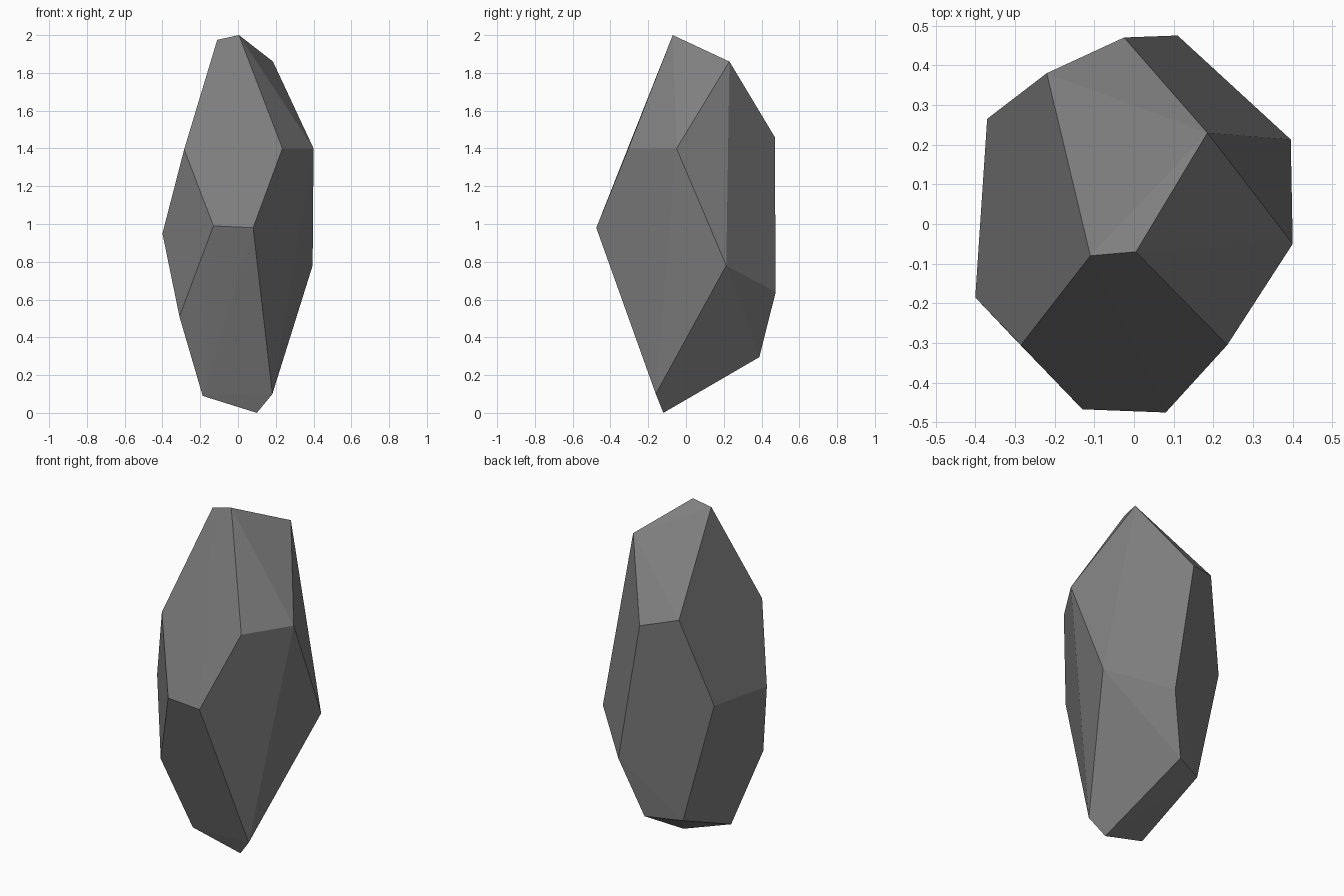
import bpy
import bmesh
import math

if "Cube" in bpy.data.objects:
    bpy.data.objects.remove(bpy.data.objects["Cube"])

# Plain grey stone
stone = bpy.data.materials.new("grey_stone")
stone.diffuse_color = (0.21, 0.21, 0.21, 1.0)
stone.use_nodes = True
stone.node_tree.nodes["Principled BSDF"].inputs["Base Color"].default_value = stone.diffuse_color

# Corner points of the faceted rock, grouped from crown to base
crown = [(-0.11, -0.08, 1.975), (0.005, -0.07, 2.0), (0.185, 0.23, 1.86)]
shoulder = [(0.40, -0.05, 1.40), (0.235, -0.305, 1.40), (-0.285, -0.305, 1.395),
            (-0.22, 0.38, 1.51), (-0.025, 0.47, 1.46)]
waist = [(0.08, -0.475, 0.98), (-0.13, -0.467, 0.99), (-0.40, -0.185, 0.95),
         (-0.37, 0.265, 1.0), (0.395, 0.213, 0.78)]
lower = [(-0.31, -0.28, 0.51), (0.11, 0.475, 0.64),
         (0.0, 0.388, 0.295), (-0.19, 0.30, 0.285)]
base = [(-0.187, -0.155, 0.09), (0.10, -0.12, 0.0), (0.182, -0.16, 0.10)]

# Wrap the points in a convex shell, then merge nearly flat facets
bm = bmesh.new()
for p in crown + shoulder + waist + lower + base:
    bm.verts.new(p)
bmesh.ops.convex_hull(bm, input=bm.verts)
bmesh.ops.dissolve_limit(bm, angle_limit=math.radians(1.5),
                         verts=bm.verts, edges=bm.edges)
bmesh.ops.recalc_face_normals(bm, faces=bm.faces)

mesh = bpy.data.meshes.new("rock")
bm.to_mesh(mesh)
bm.free()
mesh.materials.append(stone)
rock = bpy.data.objects.new("rock", mesh)
bpy.context.collection.objects.link(rock)
